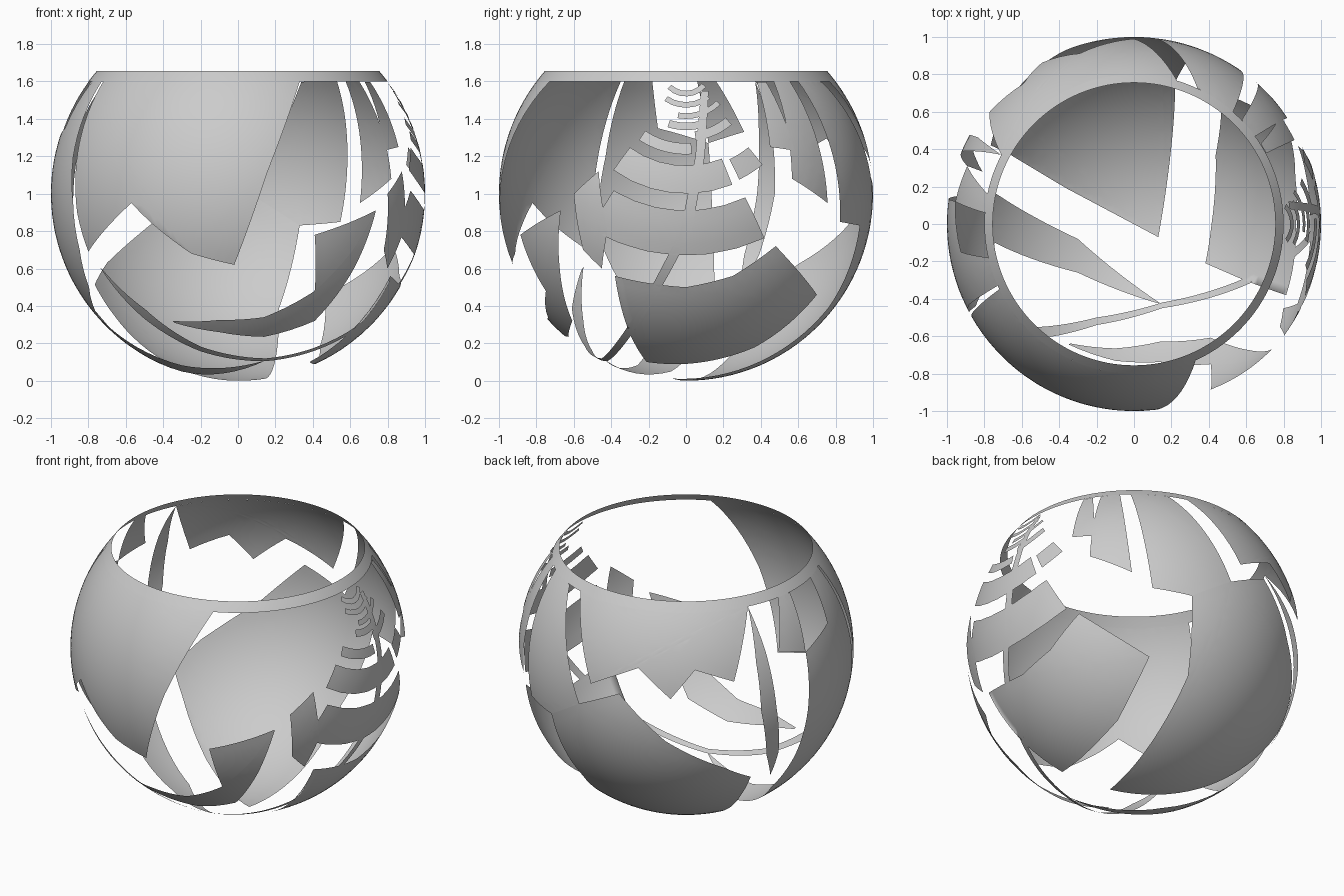
import bpy, bmesh, math
from mathutils import Vector

if "Cube" in bpy.data.objects:
    bpy.data.objects.remove(bpy.data.objects["Cube"])

RIM_LOW, RIM_TOP = 0.60, 0.655   # heights above the sphere centre


def depth(a, b):
    return math.sqrt(max(0.0, 1 - a * a - b * b))


# Points on the unit sphere, read from one flat view
def front(x, z): return Vector((x, -depth(x, z - 1), z - 1))
def back(x, z): return Vector((x, depth(x, z - 1), z - 1))
def right(y, z): return Vector((depth(y, z - 1), y, z - 1))
def left(y, z): return Vector((-depth(y, z - 1), y, z - 1))
def floor(x, y): return Vector((x, y, -depth(x, y)))
def pt(x, y, z): return Vector((x, y, z - 1))


def finish(name, bm):
    for v in bm.verts:
        v.co.z += 1
    me = bpy.data.meshes.new(name)
    bm.to_mesh(me)
    bm.free()
    ob = bpy.data.objects.new(name, me)
    bpy.context.collection.objects.link(ob)
    for p in me.polygons:
        p.use_smooth = True
    return ob


def shell(name, polygons):
    """Spherical panels: fill each outline, subdivide and push onto the sphere."""
    bm = bmesh.new()
    for poly in polygons:
        bm.faces.new([bm.verts.new(p.normalized()) for p in poly])
    bm.normal_update()
    bmesh.ops.triangulate(bm, faces=bm.faces[:], ngon_method='EAR_CLIP')
    for _ in range(6):
        long_edges = [e for e in bm.edges if e.calc_length() > 0.075]
        if not long_edges:
            break
        bmesh.ops.subdivide_edges(bm, edges=long_edges, cuts=1)
        for v in bm.verts:
            v.co.normalize()
        bmesh.ops.triangulate(bm, faces=bm.faces[:])
    bmesh.ops.bisect_plane(bm, geom=bm.verts[:] + bm.edges[:] + bm.faces[:],
                           plane_co=(0, 0, RIM_LOW), plane_no=(0, 0, 1), clear_outer=True)
    bmesh.ops.remove_doubles(bm, verts=bm.verts[:], dist=1e-4)
    bm.normal_update()
    bmesh.ops.reverse_faces(bm, faces=[f for f in bm.faces
                                       if f.normal.dot(f.calc_center_median()) < 0])
    return finish(name, bm)


def strip(upper, lower):
    return [[upper[i], upper[i + 1], lower[i + 1], lower[i]] for i in range(len(upper) - 1)]


def rib(r0, r1, a0, a1, n=6):
    """Arc band on the right side, centred on the rim."""
    def arc(r):
        angs = [math.radians(a0 + (a1 - a0) * i / n) for i in range(n + 1)]
        return [right(r * math.sin(a), 1.66 - r * math.cos(a)) for a in angs]
    return strip(arc(r0), arc(r1))


# Rim band
bm = bmesh.new()
N = 128
rows = []
for z in (RIM_LOW, (RIM_LOW + RIM_TOP) / 2, RIM_TOP):
    r = math.sqrt(1 - z * z)
    rows.append([bm.verts.new((r * math.cos(2 * math.pi * i / N),
                               r * math.sin(2 * math.pi * i / N), z)) for i in range(N)])
for lo, hi in zip(rows, rows[1:]):
    for i in range(N):
        j = (i + 1) % N
        bm.faces.new((lo[i], lo[j], hi[j], hi[i]))
finish("rim", bm)

# Large front panel
shell("front_panel", [[front(.33, 1.6), front(.155, 1.11), front(-.02, .62), front(-.25, .68),
                       front(-.46, .84), front(-.57, .95), front(-.80, .69), front(-.86, .9),
                       front(-.85, 1.2), front(-.72, 1.6)]])

# Back panel with the zigzag lower edge
shell("back_panel", [[pt(.23, .77, 1.6), pt(0, .99, 1.14), pt(-.29, .91, 1.29),
                      pt(-.49, .86, 1.12), pt(-.59, .75, 1.295), pt(-.77, .60, 1.21),
                      pt(-.71, .37, 1.6)]])

# Large lower back panel that runs under the bowl
shell("lower_back_panel", [[pt(-.195, .973, 1.12), pt(.08, .997, .99), pt(.33, .93, .83),
                            pt(.22, .76, .39), pt(.145, .29, .05), floor(.13, -.07),
                            floor(-.36, .19), pt(-.66, .37, .35), pt(-.765, .42, .515),
                            pt(-.70, .61, .63), pt(-.46, .87, .84)]])

# Hanging panels round the back right of the rim
shell("back_right_panels", [
    [pt(.34, .73, 1.6), pt(.08, .997, .99), pt(.33, .93, .83), pt(.545, .82, .85),
     pt(.53, .60, 1.6)],
    [pt(.575, .555, 1.6), pt(.651, .756, .95), pt(.82, .567, 1.08), pt(.65, .47, 1.6)],
    [pt(.68, .43, 1.6), pt(.78, .58, 1.23), pt(.86, .45, 1.25), pt(.71, .38, 1.6)]])

# Lower right panel
shell("lower_right_panel", [[right(.48, .72), right(.70, .46), right(.37, .18), right(0, .09),
                             right(-.21, .10), right(-.30, .25), right(-.36, .45),
                             right(-.38, .56), right(-.2, .52), right(0, .5), right(.25, .56)]])

# Concentric ribs on the right side
ribs = []
for spec in ((.75, .99, -31, 25), (.51, .66, -36, 22), (.53, .65, 26, 39), (.39, .45, -34, 4),
             (.33, .38, 8, 40), (.28, .32, -18, 14), (.23, .26, -10, 45),
             (.17, .20, -35, 40), (.11, .14, -45, 50)):
    ribs += rib(*spec)
shell("right_ribs", ribs)

# Narrow pieces on the left side
shell("left_crescent", [[pt(-.71, .37, 1.6), pt(-.83, .46, 1.3), pt(-.88, .475, 1),
                         pt(-.86, .39, .67), pt(-.81, .28, .485), pt(-.89, .31, .67),
                         pt(-.925, .38, 1), pt(-.83, .38, 1.35)]])
shell("left_panels", [
    [pt(-.78, .16, 1.6), pt(-.89, .31, 1.33), pt(-.955, .12, 1.27), pt(-.80, .06, 1.6)],
    [left(-.33, 1.6), left(-.18, 1.6), left(-.15, 1.35), left(.12, 1.27), left(.14, .9),
     left(.15, .6), left(.16, .34), left(-.1, .34), left(-.34, .5), left(-.44, .7),
     left(-.47, .95), left(-.43, 1.2)]])

# Wedge running across the floor from the left side
shell("floor_wedge", [[left(.16, .34), left(-.1, .34), floor(-.3, -.26), floor(.15, -.43),
                       floor(-.3, -.08)]])

# Front lower bow and the tipped panels at front right
bow_top = [front(-.35, .32), front(-.1, .325), front(.14, .34), front(.41, .48),
           front(.60, .68), front(.735, .91)]
bow_low = [front(-.34, .31), front(-.1, .26), front(.14, .235), front(.41, .32),
           front(.62, .6), front(.735, .90)]
shell("front_bow", strip(bow_top, bow_low))
shell("front_right_panels", [
    [front(.41, .78), front(.735, .91), front(.60, .68), front(.41, .48)],
    [pt(.80, -.60, 1), pt(.876, -.467, 1.12), right(-.42, .8), right(-.45, .6), right(-.55, .7)]])

# Thin bands sweeping from the right ribs under the bowl to the left
up = [right(.12, 1.55), right(.10, 1.2), right(.03, .8), right(-.19, .4), floor(.15, -.42),
      floor(-.2, -.50), floor(-.5, -.55), front(-.74, .61)]
lo = [right(.08, 1.55), right(.05, 1.2), right(-.03, .8), right(-.24, .4), floor(.15, -.45),
      floor(-.2, -.54), floor(-.5, -.61), front(-.72, .59)]
shell("thin_bands", strip(up, lo))
